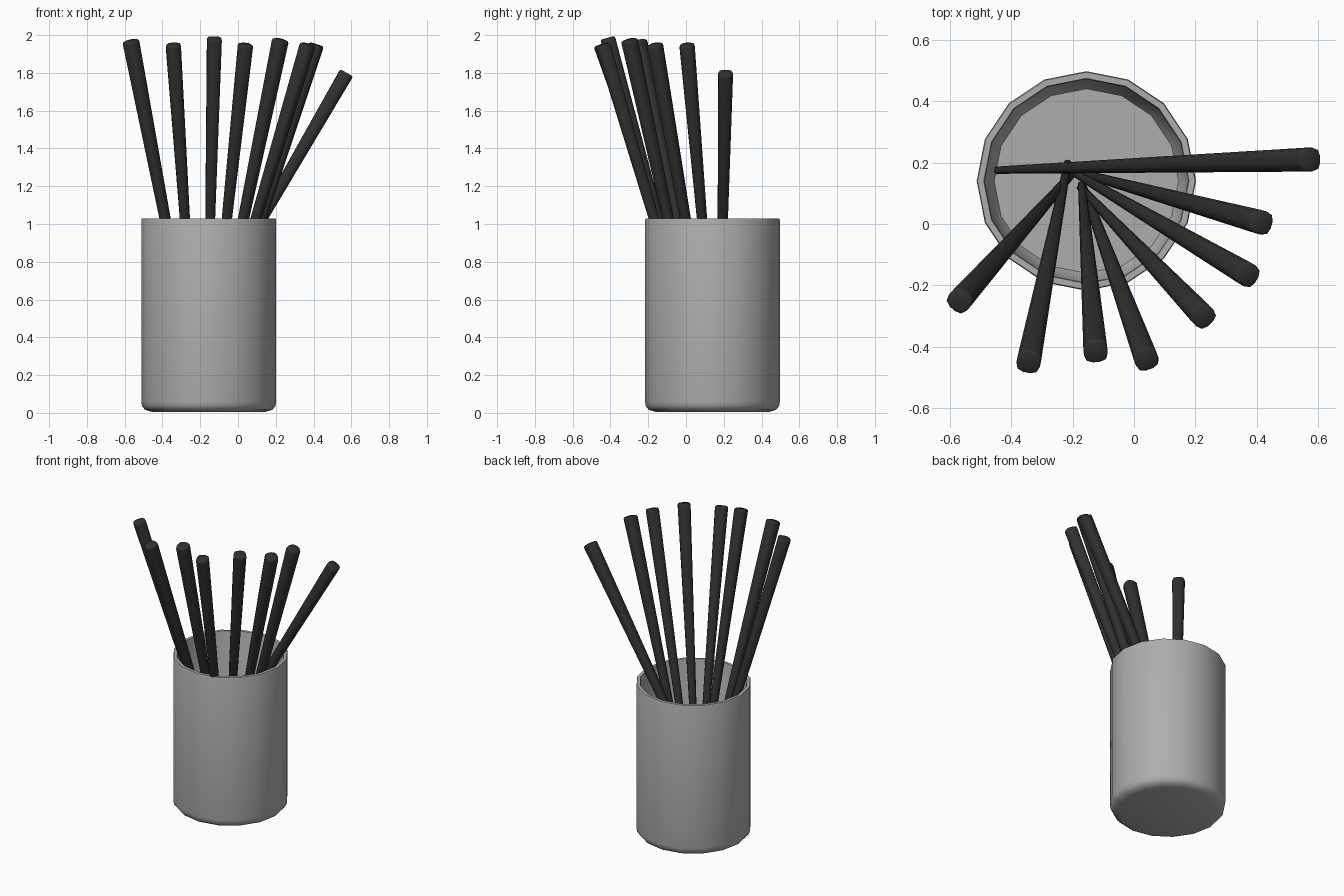
import bpy, bmesh, math
from mathutils import Vector

cube = bpy.data.objects.get("Cube")
if cube:
    bpy.data.objects.remove(cube, do_unlink=True)


def material(name, value):
    mat = bpy.data.materials.new(name)
    mat.use_nodes = True
    colour = (value, value, value, 1)
    mat.diffuse_color = colour
    mat.node_tree.nodes["Principled BSDF"].inputs["Base Color"].default_value = colour
    return mat


def add_object(name, bm, mat, angle):
    bmesh.ops.recalc_face_normals(bm, faces=bm.faces)
    mesh = bpy.data.meshes.new(name)
    bm.to_mesh(mesh)
    bm.free()
    mesh.materials.append(mat)
    obj = bpy.data.objects.new(name, mesh)
    bpy.context.collection.objects.link(obj)
    bpy.ops.object.select_all(action="DESELECT")
    obj.select_set(True)
    bpy.context.view_layer.objects.active = obj
    bpy.ops.object.shade_smooth_by_angle(angle=math.radians(angle))
    return obj


def loft(bm, rings):
    """Skin a list of closed rings and cap both ends."""
    loops = [[bm.verts.new(p) for p in ring] for ring in rings]
    for a, b in zip(loops, loops[1:]):
        for i in range(len(a)):
            j = (i + 1) % len(a)
            bm.faces.new((a[i], a[j], b[j], b[i]))
    bm.faces.new(loops[0])
    bm.faces.new(loops[-1])


grey = material("cup grey", 0.42)
charcoal = material("stick charcoal", 0.03)

# Cup: sixteen-sided hollow shell, from under the base over the rim to the inner floor
SIDES = 16
CENTRE = Vector((-0.155, 0.14, 0))
profile = [(0.30, 0.005), (0.337, 0.016), (0.353, 0.036), (0.357, 0.06),
           (0.357, 1.02), (0.354, 1.03), (0.334, 1.03), (0.331, 1.02),
           (0.324, 0.08), (0.30, 0.035)]
bm = bmesh.new()
loft(bm, [[CENTRE + Vector((r * math.cos(math.tau * i / SIDES),
                            r * math.sin(math.tau * i / SIDES), z))
           for i in range(SIDES)] for r, z in profile])
add_object("cup", bm, grey, 40)


# Sticks: tapered rounded squares fanned out from the cup floor
def stick(name, foot, tip):
    foot, tip = Vector(foot), Vector(tip)
    axis = (tip - foot).normalized()
    side = axis.cross(Vector((0, 0, 1))).normalized()
    up = side.cross(axis)

    def ring(centre, half):
        points = []
        for k in range(4):
            for offset in (-28, 0, 28):
                a = math.radians(45 + 90 * k + offset)
                r = half * (1.24 if offset == 0 else 1.13)
                points.append(centre + side * r * math.cos(a) + up * r * math.sin(a))
        return points

    bm = bmesh.new()
    loft(bm, [ring(foot, 0.008), ring(foot + axis * 0.01, 0.011),
              ring(tip - axis * 0.012, 0.036), ring(tip - axis * 0.003, 0.034),
              ring(tip, 0.030)])
    add_object(name, bm, charcoal, 50)


sticks = [
    ((-0.45, 0.175, 0.03), (0.575, 0.21, 1.80)),
    ((-0.19, 0.17, 0.04), (0.415, 0.005, 1.95)),
    ((-0.20, 0.17, 0.04), (0.37, -0.165, 1.95)),
    ((-0.175, 0.12, 0.04), (0.225, -0.30, 1.975)),
    ((-0.165, 0.12, 0.04), (0.04, -0.44, 1.95)),
    ((-0.17, 0.13, 0.04), (-0.125, -0.415, 1.985)),
    ((-0.215, 0.20, 0.04), (-0.343, -0.45, 1.95)),
    ((-0.195, 0.17, 0.04), (-0.568, -0.25, 1.97)),
]
for n, (foot, tip) in enumerate(sticks, 1):
    stick(f"stick_{n}", foot, tip)
